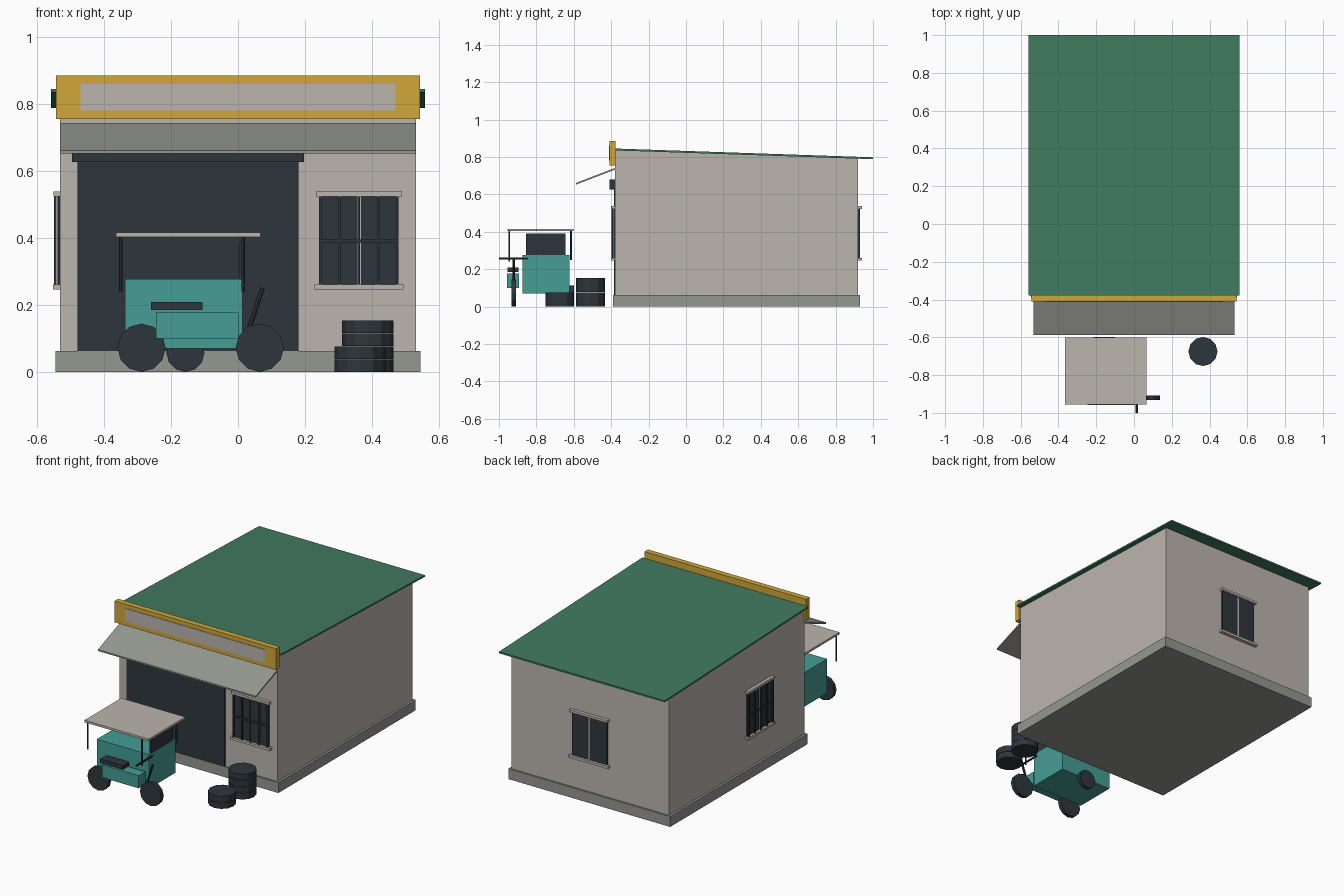
import bpy, bmesh, math
from mathutils import Matrix, Vector

cube = bpy.data.objects.get("Cube")
if cube:
    bpy.data.objects.remove(cube, do_unlink=True)


def material(name, rgb):
    m = bpy.data.materials.new(name)
    m.use_nodes = True
    m.diffuse_color = (*rgb, 1)
    m.node_tree.nodes["Principled BSDF"].inputs["Base Color"].default_value = (*rgb, 1)
    return m


PLASTER = material("warm plaster", (0.50, 0.46, 0.42))
CONCRETE = material("grey concrete", (0.30, 0.31, 0.28))
GREEN = material("roof green", (0.054, 0.195, 0.112))
YELLOW = material("sign yellow", (0.63, 0.39, 0.042))
TEAL = material("teal paint", (0.058, 0.34, 0.30))
DARK = material("dark slate", (0.027, 0.037, 0.045))


def finish(bm, name, mat, matrix=Matrix()):
    bmesh.ops.recalc_face_normals(bm, faces=bm.faces)
    mesh = bpy.data.meshes.new(name)
    bm.to_mesh(mesh)
    bm.free()
    mesh.materials.append(mat)
    ob = bpy.data.objects.new(name, mesh)
    ob.matrix_world = matrix
    bpy.context.scene.collection.objects.link(ob)
    return ob


def box(name, mat, x, y, z, matrix=Matrix()):
    """Box from (min, max) ranges on each axis."""
    bm = bmesh.new()
    bmesh.ops.create_cube(bm, size=1)
    for v in bm.verts:
        v.co = [sum(r) / 2 + c * (r[1] - r[0]) for r, c in zip((x, y, z), v.co)]
    return finish(bm, name, mat, matrix)


def extrude_x(name, mat, half, profile):
    """Side profile of (y, z) points extruded across the width."""
    bm = bmesh.new()
    face = bm.faces.new([bm.verts.new((-half, y, z)) for y, z in profile])
    res = bmesh.ops.extrude_face_region(bm, geom=[face])
    moved = [g for g in res["geom"] if isinstance(g, bmesh.types.BMVert)]
    bmesh.ops.translate(bm, verts=moved, vec=(2 * half, 0, 0))
    return finish(bm, name, mat)


def rod(name, mat, a, b, radius, sides=12):
    """Cylinder between two points."""
    a, b = Vector(a), Vector(b)
    bm = bmesh.new()
    bmesh.ops.create_cone(bm, cap_ends=True, segments=sides, radius1=radius,
                          radius2=radius, depth=(b - a).length)
    turn = (b - a).to_track_quat('Z', 'Y').to_matrix().to_4x4()
    return finish(bm, name, mat, Matrix.Translation((a + b) / 2) @ turn)


def window(name, x, y, angle, bars):
    """Two-pane window with sills, facing -y before turning."""
    m = Matrix.Translation((x, y, 0)) @ Matrix.Rotation(math.radians(angle), 4, 'Z')
    w = 0.118
    box(name + "_panes", DARK, (-w, w), (-0.007, 0.002), (0.26, 0.525), m)
    box(name + "_mullion", PLASTER, (-0.006, 0.006), (-0.010, 0), (0.26, 0.525), m)
    box(name + "_head", PLASTER, (-0.128, 0.128), (-0.02, 0), (0.523, 0.538), m)
    box(name + "_sill", PLASTER, (-0.133, 0.133), (-0.022, 0), (0.246, 0.261), m)
    if bars:
        for i in range(5):
            c = (i - 2) * 0.0575
            box(f"{name}_bar_{i}", DARK, (c - 0.004, c + 0.004), (-0.019, -0.011), (0.26, 0.525), m)
        box(name + "_cross_bar", DARK, (-w, w), (-0.019, -0.011), (0.387, 0.395), m)


# Building shell
box("plinth", CONCRETE, (-0.545, 0.545), (-0.39, 0.93), (0, 0.063))
extrude_x("walls", PLASTER, 0.531, [(-0.38, 0.06), (0.92, 0.06), (0.92, 0.791), (-0.38, 0.835)])
extrude_x("roof", GREEN, 0.558, [(-0.378, 0.835), (1.0, 0.788), (1.0, 0.798), (-0.378, 0.845)])
extrude_x("awning", CONCRETE, 0.531, [(-0.38, 0.732), (-0.588, 0.652), (-0.588, 0.661), (-0.38, 0.741)])

# Sign board
box("sign_board", YELLOW, (-0.543, 0.543), (-0.41, -0.376), (0.755, 0.885))
box("sign_panel", PLASTER, (-0.47, 0.47), (-0.413, -0.408), (0.78, 0.86))

# Shutter door and its housing
box("shutter", DARK, (-0.48, 0.181), (-0.386, -0.378), (0.063, 0.63))
box("shutter_housing", DARK, (-0.495, 0.197), (-0.41, -0.378), (0.627, 0.68))

# Windows
window("front_window", 0.361, -0.38, 0, True)
window("side_window", -0.531, 0.06, -90, True)
window("back_window", 0, 0.92, 180, False)

# Tyre stacks
for name, x, y, count in (("short", 0.365, -0.675, 2), ("tall", 0.388, -0.51, 4)):
    for i in range(count):
        z = i * 0.0388
        rod(f"{name}_stack_tyre_{i}", DARK, (x, y, z), (x, y, z + 0.037), 0.077)

# Motor tricycle: cab
box("cab_body", TEAL, (-0.337, 0.014), (-0.875, -0.622), (0.07, 0.277))
box("windscreen", DARK, (0.004, 0.014), (-0.855, -0.645), (0.275, 0.39))
box("canopy", PLASTER, (-0.364, 0.067), (-0.955, -0.602), (0.403, 0.416))
for x in (-0.35, 0.016):
    for y, z in ((-0.945, 0.24), (-0.615, 0.25)):
        rod("canopy_post", DARK, (x, y, z), (x, y, 0.405), 0.005, 8)

# Motor tricycle: bike
box("bike_body", TEAL, (-0.245, 0.002), (-0.957, -0.893), (0.10, 0.177))
box("bike_seat", DARK, (-0.26, -0.106), (-0.955, -0.895), (0.184, 0.208))
rod("fork", DARK, (0.03, -0.921, 0.12), (0.073, -0.921, 0.25), 0.007, 8)
rod("handlebar", DARK, (0.015, -1.0, 0.257), (0.015, -0.845, 0.257), 0.006, 8)
for name, x, y, r in (("rear_wheel", -0.288, -0.921, 0.072),
                      ("front_wheel", 0.065, -0.921, 0.072),
                      ("cab_wheel", -0.157, -0.611, 0.057)):
    rod(name, DARK, (x, y - 0.012, r), (x, y + 0.012, r), r)
